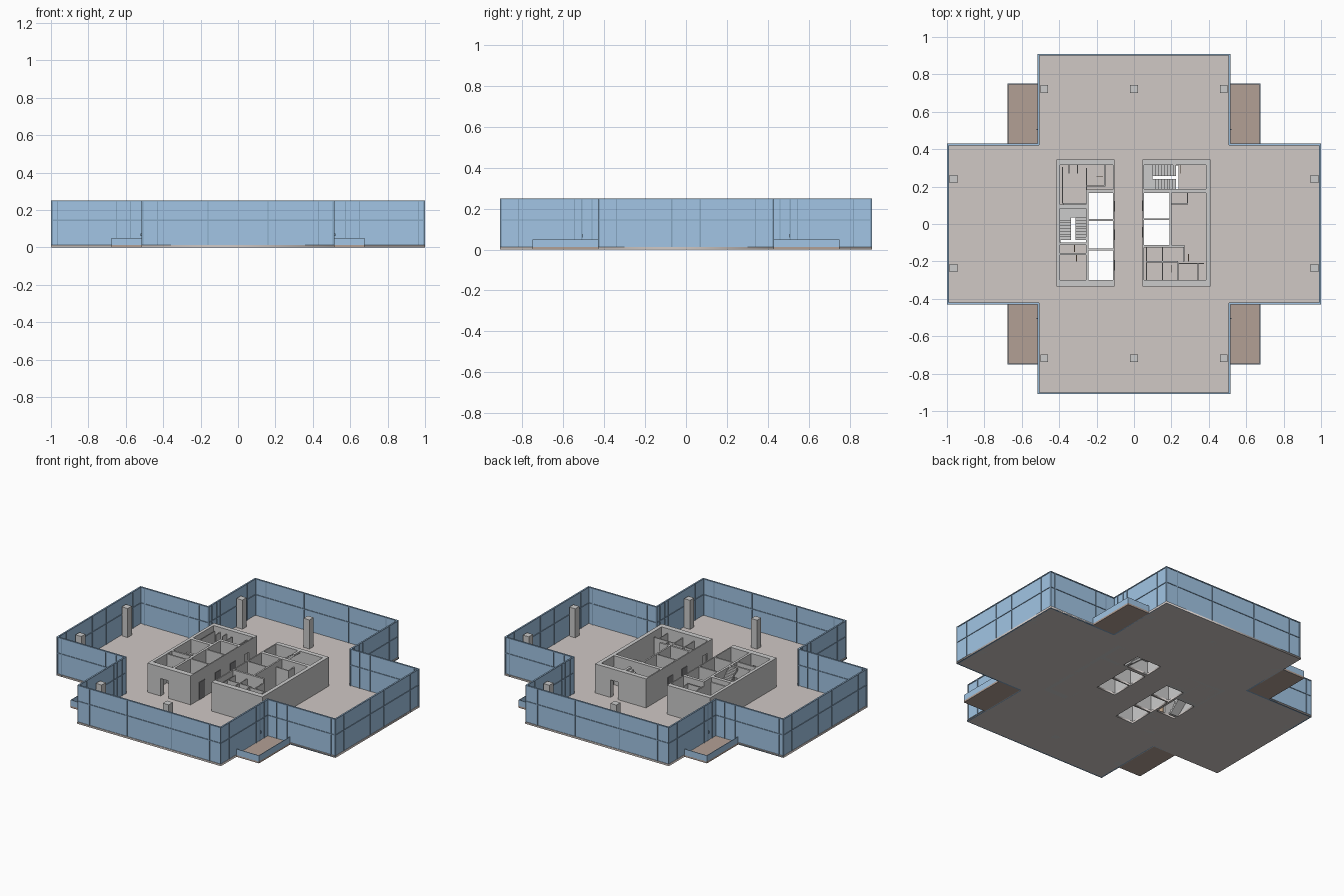
import bpy, bmesh
from mathutils import Vector

if "Cube" in bpy.data.objects:
    bpy.data.objects.remove(bpy.data.objects["Cube"])


def material(name, rgb):
    m = bpy.data.materials.new(name)
    m.diffuse_color = (*rgb, 1)
    m.use_nodes = True
    m.node_tree.nodes["Principled BSDF"].inputs["Base Color"].default_value = m.diffuse_color
    return m


GLASS = material("blue_glass", (0.36, 0.56, 0.78))
FRAME = material("blue_frame", (0.24, 0.38, 0.54))
FLOOR = material("warm_floor", (0.63, 0.58, 0.56))
DECK = material("brown_deck", (0.45, 0.35, 0.30))
DARK = material("dark_lift_door", (0.22, 0.22, 0.23))
WOOD = material("wood_door", (0.60, 0.42, 0.28))


def finish(name, bm, mat=None):
    bmesh.ops.recalc_face_normals(bm, faces=bm.faces)
    me = bpy.data.meshes.new(name)
    bm.to_mesh(me)
    bm.free()
    if mat:
        me.materials.append(mat)
    ob = bpy.data.objects.new(name, me)
    bpy.context.collection.objects.link(ob)
    return ob


def boxes(name, items, mat=None):
    """One object from boxes given as (x0, x1, y0, y1, z0, z1)."""
    bm = bmesh.new()
    for b in items:
        lo = Vector((min(b[0:2]), min(b[2:4]), min(b[4:6])))
        hi = Vector((max(b[0:2]), max(b[2:4]), max(b[4:6])))
        for v in bmesh.ops.create_cube(bm, size=1)["verts"]:
            v.co = (lo + hi) / 2 + v.co * (hi - lo)
    return finish(name, bm, mat)


def rect(x0, x1, y0, y1):
    return [(x0, y0), (x1, y0), (x1, y1), (x0, y1)]


# Floor slab: a filled cross outline with lift and stair openings
T = 0.012                      # slab thickness
A, B, C, D = 1.0, 0.43, 0.515, 0.91
cross = [(-A, -B), (-C, -B), (-C, -D), (C, -D), (C, -B), (A, -B),
         (A, B), (C, B), (C, D), (-C, D), (-C, B), (-A, B)]
holes = [rect(-.242, -.112, .027, .165), rect(-.242, -.112, -.132, .017),
         rect(-.242, -.112, -.30, -.142), rect(.053, .19, .03, .165),
         rect(.053, .19, -.112, .022), rect(-.393, -.257, -.10, .083),
         rect(.057, .238, .188, .313)]
cu = bpy.data.curves.new("floor_outline", 'CURVE')
cu.dimensions, cu.fill_mode, cu.extrude = '2D', 'BOTH', T / 2
for loop in [cross] + holes:
    sp = cu.splines.new('POLY')
    sp.points.add(len(loop) - 1)
    for p, (x, y) in zip(sp.points, loop):
        p.co = (x, y, 0, 1)
    sp.use_cyclic_u = True
tmp = bpy.data.objects.new("floor_outline", cu)
bpy.context.collection.objects.link(tmp)
bpy.context.view_layer.update()
me = bpy.data.meshes.new_from_object(tmp.evaluated_get(bpy.context.evaluated_depsgraph_get()))
bpy.data.objects.remove(tmp)
me.materials.clear()
me.materials.append(FLOOR)
for v in me.vertices:
    v.co.z += T / 2
slab = bpy.data.objects.new("floor_slab", me)
bpy.context.collection.objects.link(slab)

# Glass facade: panes plus mullions, transoms and rails
glass, frame = [], []
H, MID, P, F = 0.25, 0.145, 0.0015, 0.005


def facade(axis, at, a, b, mullions):
    """A wall running along axis from a to b, at a fixed offset."""
    def put(out, u0, u1, half, z0, z1):
        across = (at - half, at + half)
        out.append((u0, u1, *across, z0, z1) if axis == 'x' else (*across, u0, u1, z0, z1))
    put(glass, a, b, P, 0, H)
    for z in (0.003, MID, H - 0.003):
        put(frame, a, b, F, z - 0.003, z + 0.003)
    for u in [a, b] + mullions:
        put(frame, u - 0.003, u + 0.003, F, 0, H)


a, b, c, d = A - F, B - F, C - F, D - F
for s in (-1, 1):
    facade('x', s * d, -c, c, [-.43, -.16, .16, .43])
    facade('y', s * a, -b, b, [-.34, -.07, .07, .34])
    for t in (-1, 1):
        facade('x', t * b, s * c, s * a, [s * .575, s * .65, s * .965])
        facade('y', s * c, t * b, t * d, [t * .46, t * .51, t * .545, t * .82])
boxes("facade_glass", glass, GLASS)
boxes("facade_frames", frame, FRAME)

# Corner balconies with low parapets and door handles
decks, rails, handles = [], [], []
for s in (-1, 1):
    for t in (-1, 1):
        x1, y1 = s * .675, t * .75
        decks.append((s * C, x1, t * B, y1, 0, T))
        rails.append((x1 - s * .004, x1, t * B, y1, 0, .05))
        rails.append((s * C, x1, y1 - t * .004, y1, 0, .05))
        handles.append((s * C, s * (C + .006), t * .503, t * .507, .06, .075))
boxes("balcony_decks", decks, DECK)
boxes("balcony_parapets", rails, GLASS)
boxes("balcony_door_handles", handles, FRAME)

# Perimeter columns
CH = 0.2
spots = [(x, y) for x in (-.48, 0, .48) for y in (-.718, .722)]
spots += [(x, y) for x in (-.965, .965) for y in (-.235, .24)]
boxes("columns", [(x - .021, x + .021, y - .021, y + .021, 0, CH) for x, y in spots])


# Core walls; an optional door gap splits a wall and leaves a lintel
def wall(out, x0, x1, y0, y1, gap=None, z1=CH):
    if gap is None:
        out.append((x0, x1, y0, y1, 0, z1))
        return
    g0, g1 = gap
    if x1 - x0 > y1 - y0:
        out += [(x0, g0, y0, y1, 0, z1), (g1, x1, y0, y1, 0, z1), (g0, g1, y0, y1, .125, z1)]
    else:
        out += [(x0, x1, y0, g0, 0, z1), (x0, x1, g1, y1, 0, z1), (x0, x1, g0, g1, .125, z1)]


left = []
wall(left, -.415, -.395, -.335, .345)
wall(left, -.415, -.105, .315, .345)
wall(left, -.415, -.105, -.335, -.30, (-.32, -.265))
wall(left, -.112, -.105, -.30, .315, (.215, .265))
wall(left, -.257, -.242, -.30, .185)
wall(left, -.242, -.112, .165, .185)
for y in (.017, -.142):
    wall(left, -.242, -.112, y, y + .01)
wall(left, -.395, -.257, .083, .105)
wall(left, -.395, -.257, -.112, -.10, (-.32, -.27))
wall(left, -.395, -.257, -.165, -.155, (-.36, -.31))
boxes("left_core_walls", left)

right = []
wall(right, .385, .41, -.335, .345)
wall(right, .045, .41, .315, .345, (.245, .30))
wall(right, .045, .41, -.335, -.30)
wall(right, .045, .053, -.30, .315, (-.285, -.235))
wall(right, .053, .385, .165, .188)
wall(right, .19, .20, -.125, .165)
wall(right, .053, .19, .022, .03)
wall(right, .053, .27, -.125, -.112)
boxes("right_core_walls", right)

# Thin washroom partitions
parts = []
for p in [(-.385, -.38, .11, .305), (-.38, -.257, .105, .112), (-.35, -.345, .27, .315),
          (-.305, -.30, .27, .315), (-.257, -.25, .185, .30), (-.16, -.153, .20, .315),
          (-.25, -.16, .20, .207), (.283, .29, .11, .165), (.20, .29, .105, .112),
          (.065, .07, -.30, -.125), (.15, .155, -.30, -.125), (.07, .235, -.205, -.198),
          (.23, .237, -.30, -.205), (.263, .27, -.20, -.125), (.237, .375, -.215, -.208),
          (.34, .345, -.30, -.215)]:
    wall(parts, *p, z1=.17)
boxes("washroom_partitions", parts)

# Lift doors facing the central lobby
lifts = [(-.1055, -.102, y - .028, y + .028, T, .125) for y in (.095, -.057, -.22)]
lifts += [(.042, .0455, y - .028, y + .028, T, .125) for y in (.097, -.045)]
boxes("lift_doors", lifts, DARK)


# Stairs: two sawtooth flights with sloping undersides and a mid landing
def flight(name, along, start, end, s0, s1, z0, z1, n=8):
    run, rise = (end - start) / n, (z1 - z0) / n
    prof = [(start, z0)]
    for i in range(n):
        prof += [(start + i * run, z0 + (i + 1) * rise), (start + (i + 1) * run, z0 + (i + 1) * rise)]
    prof += [(end, z1 - rise), (start + run, z0)]
    bm = bmesh.new()
    rings = []
    for s in (s0, s1):
        rings.append([bm.verts.new((u, s, z) if along == 'x' else (s, u, z)) for u, z in prof])
        bm.faces.new(rings[-1])
    for i in range(len(prof)):
        j = (i + 1) % len(prof)
        bm.faces.new((rings[0][i], rings[0][j], rings[1][j], rings[1][i]))
    finish(name, bm)


flight("left_stair_lower", 'y', -.085, .035, -.395, -.338, 0, .1)
flight("left_stair_upper", 'y', .035, -.085, -.312, -.257, .1, CH)
flight("right_stair_lower", 'x', .225, .10, .188, .24, 0, .1)
flight("right_stair_upper", 'x', .10, .225, .257, .315, .1, CH)
boxes("stair_landings", [(-.395, -.257, .035, .083, .088, .1), (.053, .10, .188, .315, .088, .1)])

# Inner door leaves standing ajar
leaves = [(-.32, -.316, -.15, -.112, T, .12), (-.31, -.306, -.20, -.165, T, .12),
          (-.20, -.165, .25, .254, T, .12), (.29, .294, -.20, -.16, T, .12),
          (.20, .204, -.26, -.22, T, .12), (.245, .249, .27, .315, T, .12)]
boxes("inner_doors", leaves, WOOD)
